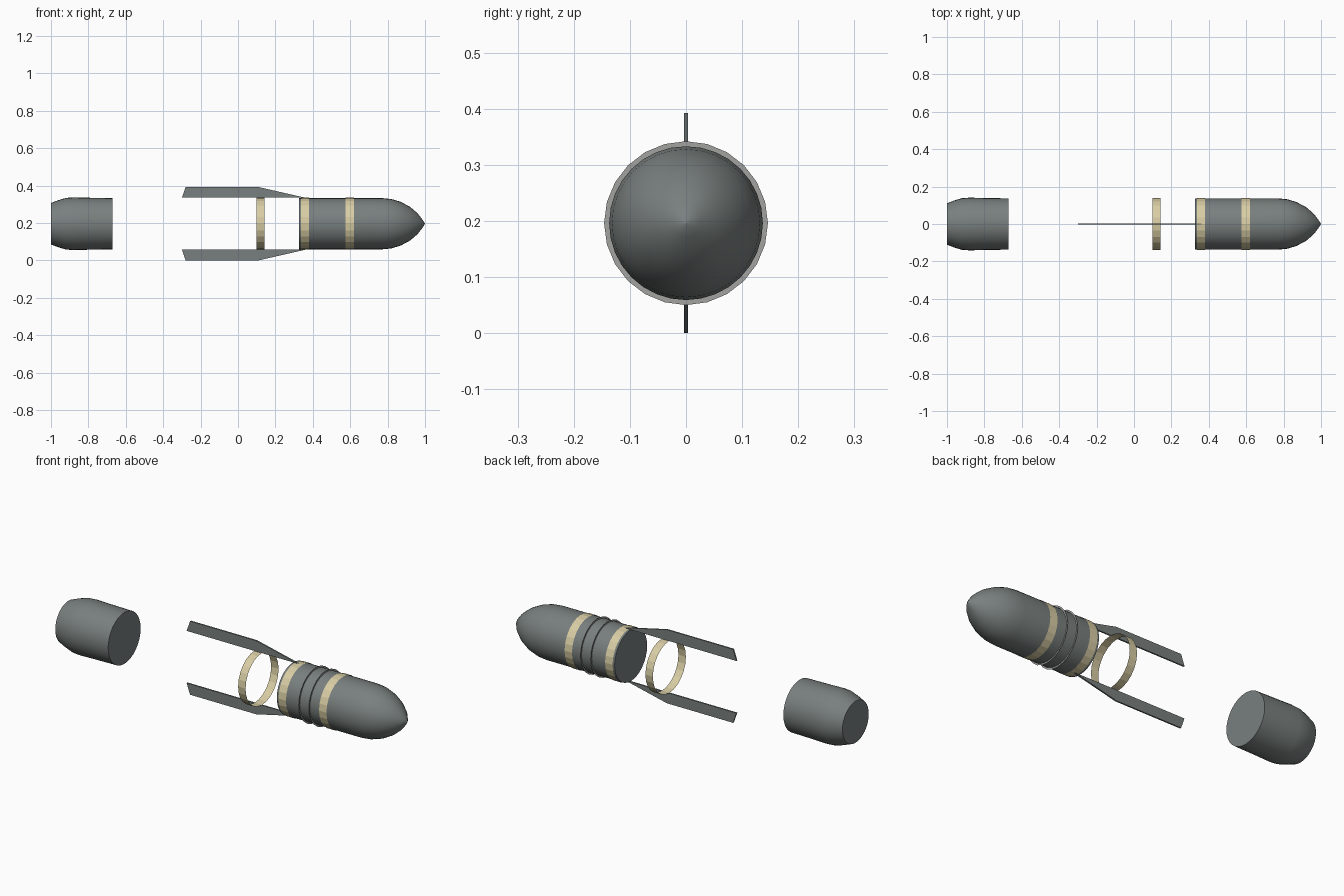
import bpy, bmesh, math

cube = bpy.data.objects.get("Cube")
if cube:
    bpy.data.objects.remove(cube, do_unlink=True)

AXIS_Z = 0.196


def material(name, rgb):
    m = bpy.data.materials.new(name)
    m.use_nodes = True
    m.diffuse_color = (*rgb, 1)
    m.node_tree.nodes["Principled BSDF"].inputs["Base Color"].default_value = (*rgb, 1)
    return m


hull_grey = material("hull grey", (0.19, 0.215, 0.21))
pale_gold = material("pale gold", (0.69, 0.61, 0.37))
ring_grey = material("ring grey", (0.36, 0.36, 0.35))


def finish(name, bm, mat, smooth):
    bmesh.ops.remove_doubles(bm, verts=bm.verts, dist=1e-5)
    mesh = bpy.data.meshes.new(name)
    bm.to_mesh(mesh)
    bm.free()
    mesh.materials.append(mat)
    obj = bpy.data.objects.new(name, mesh)
    bpy.context.collection.objects.link(obj)
    if smooth:
        bpy.ops.object.select_all(action='DESELECT')
        obj.select_set(True)
        bpy.context.view_layer.objects.active = obj
        bpy.ops.object.shade_smooth_by_angle(angle=math.radians(40))
    return obj


def lathe(name, profile, mat, sides=24, smooth=True, closed=True):
    """Spin (x, radius) points round the long axis."""
    bm = bmesh.new()
    rings = []
    for x, r in profile:
        ring = []
        for i in range(sides):
            a = math.tau * i / sides
            ring.append(bm.verts.new((x, r * math.sin(a), AXIS_Z + r * math.cos(a))))
        rings.append(ring)
    for a, b in zip(rings, rings[1:]):
        for i in range(sides):
            j = (i + 1) % sides
            bm.faces.new((a[i], a[j], b[j], b[i]))
    if closed:
        bm.faces.new(rings[0])
        bm.faces.new(rings[-1])
    bmesh.ops.remove_doubles(bm, verts=bm.verts, dist=1e-5)
    bmesh.ops.recalc_face_normals(bm, faces=bm.faces)
    return finish(name, bm, mat, smooth)


# Nose section: straight barrel and rounded point
lathe("nose_body", [(0.325, 0.137), (0.55, 0.137), (0.77, 0.137), (0.82, 0.132),
                    (0.87, 0.117), (0.92, 0.09), (0.96, 0.056), (0.985, 0.024),
                    (1.0, 0.0001)], hull_grey, sides=32)

# Detached tail section with tapered end
lathe("tail_body", [(-1.0, 0.111), (-0.96, 0.126), (-0.92, 0.138), (-0.88, 0.141),
                    (-0.80, 0.139), (-0.67, 0.137)], hull_grey, sides=32)

# Gold bands: two on the barrel, one loose
for name, x in (("loose_band", 0.12), ("rear_band", 0.358), ("front_band", 0.597)):
    lathe(name, [(x - 0.022, 0.139), (x + 0.022, 0.139)], pale_gold,
          smooth=False, closed=False)

# Paper-thin flanges round the barrel
for name, x in (("rear_flange", 0.46), ("front_flange", 0.52)):
    lathe(name, [(x, 0.130), (x, 0.146)], ring_grey, smooth=False, closed=False)


# Long upper and lower fins
def fin(name, side):
    outline = [(-0.30, 0.139), (-0.28, 0.196), (0.11, 0.196), (0.36, 0.139)]
    bm = bmesh.new()
    face = bm.faces.new([bm.verts.new((x, -0.004, AXIS_Z + side * h)) for x, h in outline])
    out = bmesh.ops.extrude_face_region(bm, geom=[face])
    for v in out["geom"]:
        if isinstance(v, bmesh.types.BMVert):
            v.co.y = 0.004
    bmesh.ops.recalc_face_normals(bm, faces=bm.faces)
    finish(name, bm, hull_grey, False)


fin("upper_fin", 1)
fin("lower_fin", -1)
